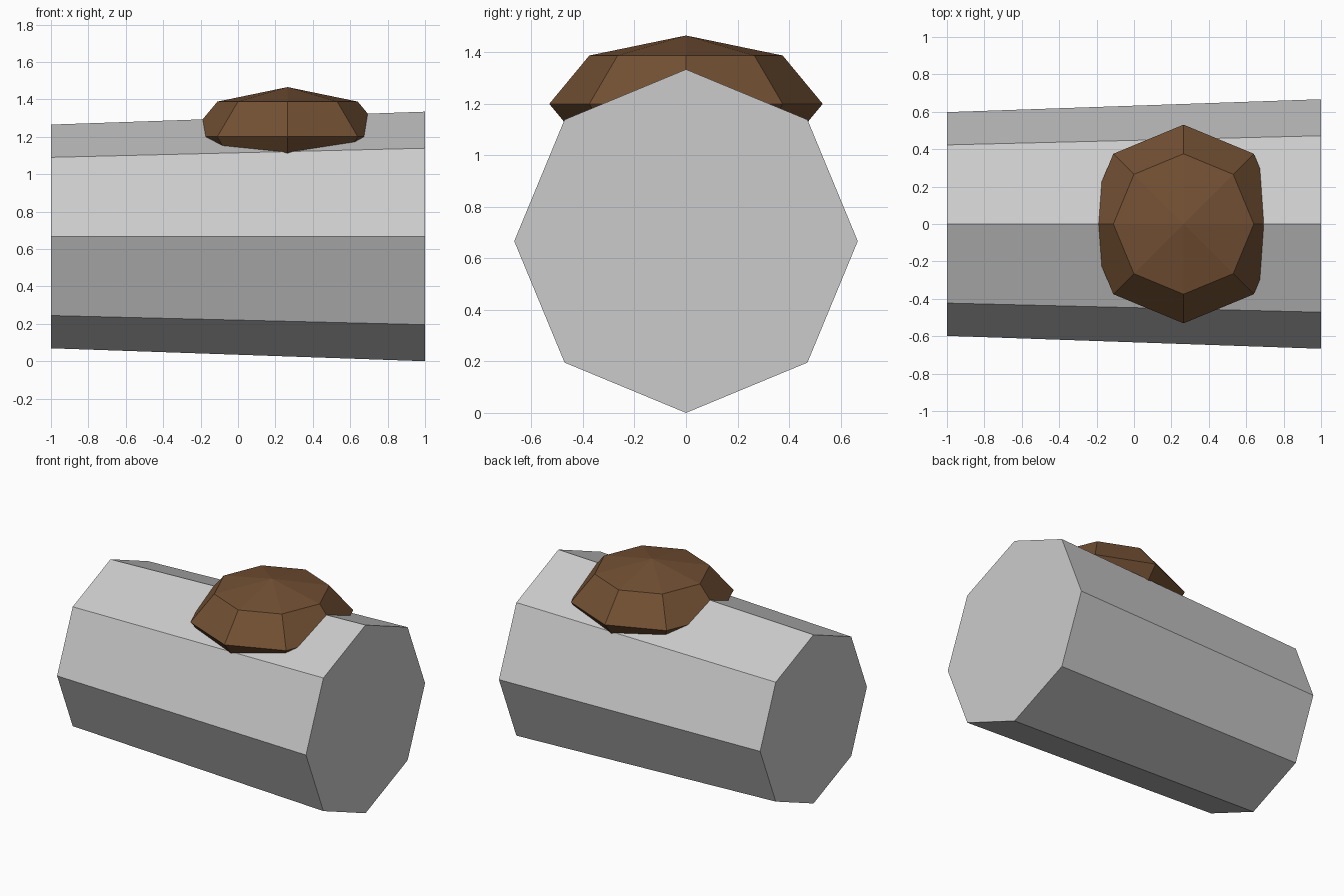
import bpy
import math

if "Cube" in bpy.data.objects:
    bpy.data.objects.remove(bpy.data.objects["Cube"])

# Tapered octagonal barrel lying along x
bpy.ops.mesh.primitive_cone_add(vertices=8, radius1=0.598, radius2=0.667, depth=2,
                                location=(0, 0, 0.667), rotation=(0, math.pi / 2, 0))
bpy.context.object.name = "barrel"

# Flattened low-poly dome sunk into the top of the barrel
bpy.ops.mesh.primitive_uv_sphere_add(segments=8, ring_count=4, radius=0.531,
                                     location=(0.265, 0, 1.2))
dome = bpy.context.object
dome.name = "dome"
dome.scale.z = 0.5

brown = bpy.data.materials.new("brown")
brown.diffuse_color = (0.17, 0.08, 0.033, 1)
brown.use_nodes = True
brown.node_tree.nodes["Principled BSDF"].inputs["Base Color"].default_value = brown.diffuse_color
dome.data.materials.append(brown)
